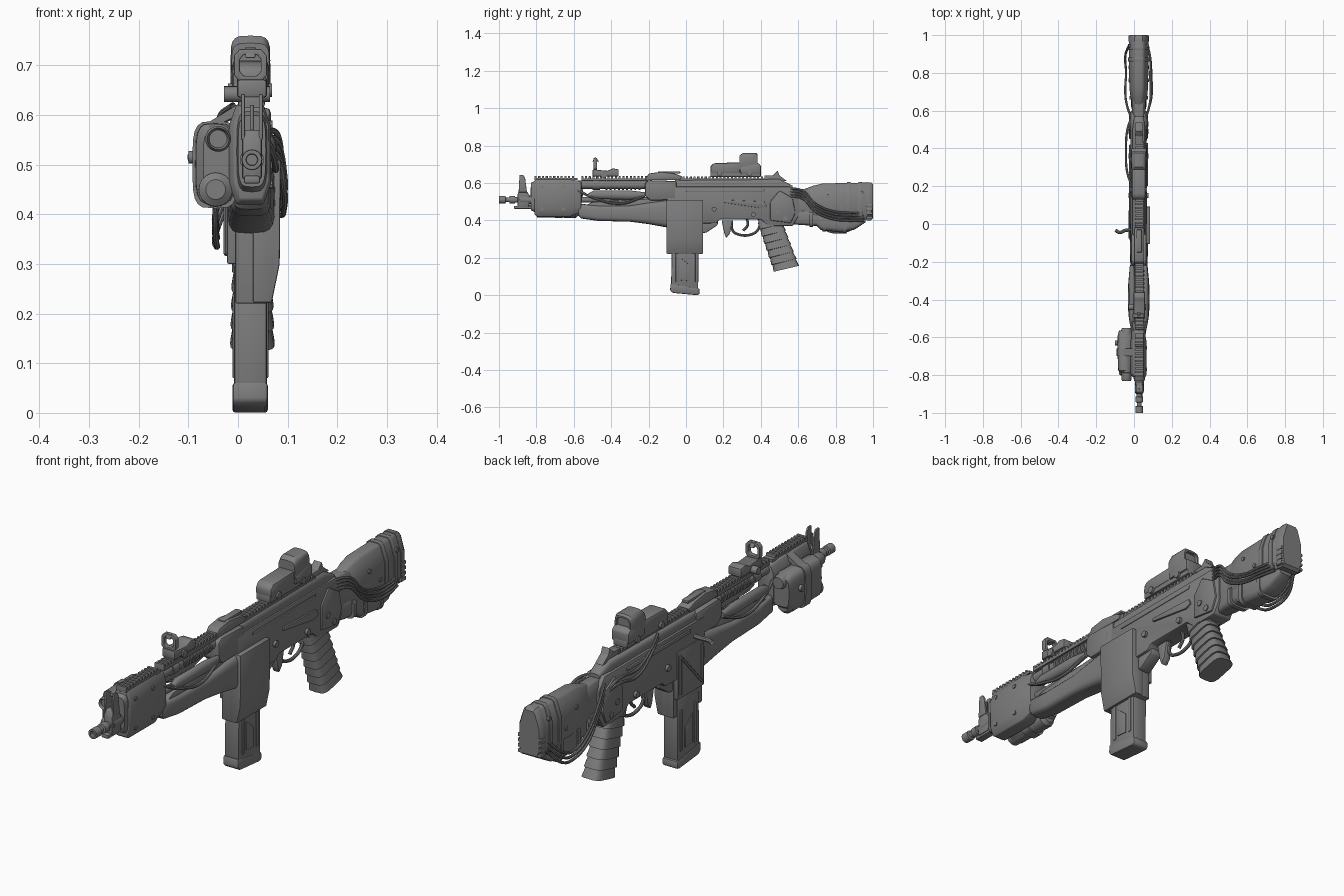
import bpy, bmesh, math
from mathutils import Vector

CX = 0.025  # centre line of the gun
ROUND = [(math.cos(a * math.tau / 20), math.sin(a * math.tau / 20)) for a in range(20)]
OCT = [(1, -.6), (1, .6), (.65, 1), (-.65, 1), (-1, .6), (-1, -.6), (-.65, -1), (.65, -1)]
SOFT = [(math.copysign(abs(c) ** .5, c), math.copysign(abs(s) ** .5, s)) for c, s in ROUND]
STOCK = [(.8, -1), (1, -.7), (1, .25), (.6, .9), (.4, 1), (-.4, 1), (-.6, .9), (-1, .25), (-1, -.7), (-.8, -1)]
GREY = bpy.data.materials.new("dark_grey")
GREY.diffuse_color = (.21, .21, .21, 1)

def add(name, data):
    data.materials.append(GREY)
    ob = bpy.data.objects.new(name, data)
    bpy.context.collection.objects.link(ob)
    return ob

def skin(name, rings, bevel=0, closed=False):
    """Join rings of points with quads; cap the ends unless closed into a loop."""
    bm, n = bmesh.new(), len(rings[0])
    vs = [[bm.verts.new(p) for p in r] for r in rings]
    for a, b in zip(vs, vs[1:] + vs[:1] if closed else vs[1:]):
        for i in range(n):
            bm.faces.new((a[i], a[(i + 1) % n], b[(i + 1) % n], b[i]))
    if not closed:
        bm.faces.new(vs[0])
        bm.faces.new(vs[-1])
    bmesh.ops.recalc_face_normals(bm, faces=bm.faces)
    me = bpy.data.meshes.new(name)
    bm.to_mesh(me)
    bm.free()
    ob = add(name, me)
    if bevel:
        m = ob.modifiers.new("bevel", 'BEVEL')
        m.width, m.segments, m.limit_method = bevel, 2, 'ANGLE'

def prism(name, pts, x0, x1, bevel=.006):
    skin(name, [[(x, y, z) for y, z in pts] for x in (x0, x1)], bevel)

def box(name, x0, x1, y0, y1, z0, z1, bevel=.004):
    prism(name, [(y0, z0), (y1, z0), (y1, z1), (y0, z1)], x0, x1, bevel)

def loft(name, secs, shape, axis='y', shear=0, bevel=0):
    """Sections are (position, x0, x1, low, high) along y or z."""
    rings = []
    for t, x0, x1, a, b in secs:
        pts = [((x0 + x1) / 2 + u * (x1 - x0) / 2, (a + b) / 2 + v * (b - a) / 2, v) for u, v in shape]
        rings.append([(x, t, w) if axis == 'y' else (x, w, t + shear * v) for x, w, v in pts])
    skin(name, rings, bevel)

def cyl(name, p, q, r, n=20):
    p, q = Vector(p), Vector(q)
    rot, angles = (q - p).to_track_quat('Z', 'Y'), [i * math.tau / n for i in range(n)]
    skin(name, [[c + rot @ Vector((r * math.cos(a), r * math.sin(a), 0)) for a in angles] for c in (p, q)])

def tube_y(name, x, z, steps):
    """Turned part along y; steps are (y, radius)."""
    skin(name, [[(x + r * u, y, z + r * v) for u, v in ROUND] for y, r in steps])

def cable(name, pts, r=.006):
    cu = bpy.data.curves.new(name, 'CURVE')
    cu.dimensions, cu.bevel_depth, cu.bevel_resolution, cu.resolution_u = '3D', r, 2, 6
    sp = cu.splines.new('BEZIER')
    sp.bezier_points.add(len(pts) - 1)
    for b, p in zip(sp.bezier_points, pts):
        b.co, b.handle_left_type, b.handle_right_type = p, 'AUTO', 'AUTO'
    add(name, cu)

def rail(name, x0, x1, y0, y1, z0, z1, pitch=.02):
    box(name, x0, x1, y0, y1, z0, (z0 + z1) / 2, 0)
    for i in range(int((y1 - y0) / pitch)):
        box(name + "_tooth", x0, x1, y0 + i * pitch, y0 + (i + .55) * pitch, z0, z1, .001)

# Barrel, muzzle brake, gas tube
tube_y("barrel", .028, .51, [(-.9, .014), (-.2, .014)])
tube_y("muzzle_brake", .028, .51, [(-.985, .011), (-1, .012), (-1, .02), (-.965, .02), (-.963, .013), (-.945, .013), (-.943, .02),
                                   (-.915, .021), (-.913, .015), (-.89, .015), (-.888, .024), (-.80, .024)])
cyl("cleaning_rod", (.028, -.9, .475), (.028, -.5, .475), .007)
tube_y("gas_tube", .028, .59, [(-.6, .022), (-.5, .022), (-.5, .027), (-.46, .027), (-.46, .022), (-.2, .022)])
for i in range(9):
    tube_y("gas_tube_ring", .028, .59, [(-.43 + i * .022, .027), (-.42 + i * .022, .027)])

# Front sight with two wings
prism("front_sight_base", [(-.9, .47), (-.84, .47), (-.835, .53), (-.86, .57), (-.89, .57), (-.9, .54)], .008, .048)
for x in (.006, .042):
    prism("front_sight_wing", [(-.895, .55), (-.85, .55), (-.86, .625), (-.87, .642), (-.89, .642)], x, x + .008, .002)
cyl("front_sight_post", (.028, -.872, .56), (.028, -.872, .62), .004)
box("front_sight_foot", .012, .044, -.92, -.82, .462, .478)

# Front shroud box
loft("front_shroud", [(-.81, -.008, .062, .43, .615), (-.795, -.018, .066, .42, .62), (-.62, -.018, .066, .42, .62),
                      (-.60, -.012, .062, .43, .615), (-.56, -.012, .062, .44, .61)], OCT, bevel=.004)
loft("shroud_nose", [(-.83, .0, .056, .455, .6), (-.8, -.004, .06, .44, .612)], SOFT)
rail("shroud_rail", .006, .05, -.81, -.58, .615, .637)
for y in (-.77, -.655):
    for z in (.46, .58):
        cyl("shroud_bolt", (.06, y, z), (.069, y, z), .009, 8)

# Light pod on the left, with lamp and straps
loft("light_pod", [(-.79, -.07, -.01, .44, .57), (-.775, -.085, -.005, .42, .583), (-.6, -.088, -.005, .42, .585),
                   (-.565, -.08, -.005, .45, .57)], SOFT)
tube_y("lamp", -.04, .552, [(-.82, .018), (-.832, .022), (-.825, .026), (-.79, .026), (-.785, .03), (-.57, .03), (-.55, .024)])
tube_y("battery_tube", -.045, .45, [(-.805, .02), (-.795, .034), (-.59, .037), (-.575, .025)])
loft("pod_strap", [(-.7, -.092, 0, .412, .588), (-.66, -.092, 0, .412, .588)], SOFT)
cyl("pod_knob", (-.08, -.63, .515), (-.1, -.63, .515), .013)
skin("strap_over_shroud", [[(x, y, z) for x, z in ((-.06, .57), (0, .6), (0, .622), (-.06, .585))] for y in (-.7, -.66)])

# Lower handguard and side grips
loft("handguard", [(-.575, 0, .055, .425, .48), (-.56, -.01, .062, .41, .488), (-.47, -.015, .066, .397, .48), (-.3, -.017, .068, .393, .48),
                   (-.2, -.02, .072, .38, .495), (-.09, -.022, .075, .36, .51)], SOFT)
prism("handguard_top", [(-.56, .47), (-.1, .47), (-.1, .52), (-.22, .515), (-.5, .498)], .0, .052)
for s in (1, -1):
    x = CX + s * .035
    loft("handguard_side_grip", [(-.52, x - .012, x + .012, .525, .545), (-.49, x - .017, x + .017, .515, .56),
                                 (-.3, x - .018, x + .018, .51, .56), (-.22, x - .012, x + .01, .525, .55)], ROUND)
    cable("handguard_cable", [(CX + s * .03, -.58, .56), (CX + s * .047, -.48, .515), (CX + s * .05, -.35, .49), (CX + s * .04, -.22, .53)], .007)

# Front trunnion, upper rail and rear sight leaf
prism("trunnion", [(-.22, .53), (-.19, .505), (-.05, .51), (-.05, .61), (-.2, .615), (-.22, .6)], -.015, .066, .01)
rail("gas_tube_rail", .006, .05, -.56, -.2, .612, .636)
prism("rear_sight_base", [(-.22, .615), (-.03, .615), (-.02, .635), (-.06, .65), (-.13, .66), (-.2, .65)], .0, .054)
box("rear_sight_leaf", .012, .042, -.15, -.03, .65, .662)

# Folding ring sight on the front rail
prism("ring_sight_base", [(-.5, .635), (-.36, .635), (-.36, .672), (-.39, .678), (-.42, .665), (-.5, .672)], -.002, .058)
skin("ring_sight", [[(CX + r * u, y, .7 + r * v) for u, v in OCT]
                    for y, r in ((-.495, .033), (-.475, .033), (-.475, .021), (-.495, .021))], .002, True)
cyl("ring_sight_knob", (-.028, -.44, .642), (.064, -.44, .642), .016)
prism("ring_sight_spike", [(-.5, .715), (-.465, .715), (-.483, .738), (-.49, .735)], .015, .035, .002)

# Receiver, top cover and rear block
prism("receiver", [(-.1, .38), (.16, .385), (.18, .405), (.4, .405), (.44, .37), (.57, .37), (.6, .42), (.6, .53), (.56, .58), (-.1, .58)], -.018, .066)
loft("top_cover", [(-.06, -.008, .06, .53, .617), (.5, -.008, .06, .53, .622), (.57, .0, .052, .53, .585)], SOFT)
rail("top_rail", .006, .05, -.04, .44, .612, .634)
prism("rail_end_hook", [(.42, .61), (.54, .61), (.5, .64), (.49, .665), (.465, .64), (.42, .64)], .008, .045, .003)
for x0, x1 in ((.06, .073), (-.026, -.012)):
    prism("receiver_rear_plate", [(.45, .4), (.56, .385), (.585, .44), (.57, .52), (.5, .56), (.45, .5)], x0, x1)
    box("receiver_side_rib", x0, x1 - .004, .0, .42, .55, .565)
    for y, z in ((.49, .45), (.15, .46), (.36, .43), (.53, .41)):
        cyl("receiver_pin", (x0 - .003, y, z), (x1 + .004, y, z), .013, 12)
prism("selector_lever", [(.2, .51), (.42, .5), (.43, .475), (.4, .465), (.2, .495)], .06, .073, .002)
cable("charging_handle", [(-.005, -.03, .525), (-.05, -.035, .52), (-.075, -.045, .515), (-.098, -.033, .515)], .009)

# Magazine well armour
box("well_armour_core", -.005, .06, -.1, .09, .22, .51)
skin("well_armour_right", [[(x, y, z) for x, z in ((.03, .222), (.068, .222), (.084, .3), (.086, .51), (.03, .51))] for y in (-.105, .092)], .004)
box("well_armour_left", -.022, .01, -.09, .085, .3, .5)
for a, b in (((-.075, .32), (.07, .48)), ((-.075, .48), (-.075, .32)), ((.07, .48), (.07, .32))):
    cyl("armour_brace", (-.022, *a), (-.022, *b), .007, 6)
prism("well_rear_wedge", [(.08, .33), (.11, .335), (.17, .375), (.17, .42), (.08, .42)], .0, .055)

# Magazine
prism("magazine", [(-.08, .04), (.065, .025), (.068, .3), (-.075, .3)], -.008, .058)
prism("magazine_base", [(-.085, .025), (-.07, .012), (.06, 0), (.073, .006), (.072, .035), (-.083, .062)], -.011, .06)
for s in (-.011, .055):
    for y in (-.055, .035):
        box("magazine_rib", s, s + .006, y, y + .015, .07, .24, .002)
    prism("magazine_panel", [(-.03, .08), (.02, .075), (.02, .16), (-.03, .2)], s, s + .006, .002)

# Trigger group
prism("magazine_catch", [(.19, .4), (.25, .4), (.235, .33), (.215, .305), (.205, .33)], .01, .042)
cable("trigger_guard", [(CX, .245, .4), (CX, .25, .345), (CX, .28, .325), (CX, .35, .325), (CX, .385, .35), (CX, .4, .4)], .007)
cable("trigger", [(CX, .325, .41), (CX, .33, .375), (CX, .305, .345)], .007)

# Pistol grip: core with stepped slanted wraps
prism("grip_tang", [(.38, .41), (.4, .365), (.52, .36), (.55, .42)], -.005, .056)
secs = []
for i in range(14):
    t, w = (i // 2 + i % 2 * .97) / 7, .006 * (i % 2)
    secs.append((.405 - .265 * t, -.004 - w - .006 * t, .06 + w + .008 * t, .385 + .09 * t - w, .5 + .1 * t + w))
loft("pistol_grip", secs, SOFT, 'z', .016)

# Stock
loft("stock_neck", [(.54, -.008, .058, .42, .57), (.7, -.012, .064, .4, .565)], OCT, bevel=.004)
loft("stock_shell", [(.6, -.0, .05, .43, .555), (.68, -.02, .07, .42, .585), (.73, -.025, .075, .415, .597), (.97, -.027, .077, .405, .602)], STOCK, bevel=.006)
loft("butt_pad", [(.965, -.028, .078, .4, .604), (.988, -.028, .078, .4, .603), (1, -.02, .07, .41, .594)], STOCK)
for i in range(4):
    box("butt_rib", -.03, .08, .965, .999, .407 + i * .022, .422 + i * .022)
loft("stock_belly", [(.56, .0, .05, .38, .45), (.62, -.015, .065, .375, .46), (.7, -.015, .065, .37, .46),
                     (.72, -.02, .07, .348, .45), (.83, -.022, .072, .335, .44), (.9, -.02, .07, .35, .43), (.96, -.005, .055, .39, .43)], SOFT)
for y, z in ((.66, .364), (.73, .34), (.84, .331)):
    loft("belly_band", [(y, -.025, .075, z, .45), (y + .018, -.025, .075, z, .45)], SOFT)
for y in (.86, .92):
    loft("stock_strap", [(y, -.031, .081, .4, .604), (y + .022, -.031, .081, .4, .604)], STOCK, bevel=.002)
for y, z in ((.76, .53), (.83, .47), (.94, .55)):
    cyl("stock_bolt", (-.03, y, z), (.08, y, z), .009, 8)

# Cables along the stock and receiver
for i in range(4):
    d, e = .014 * i, .006 * (i % 2)
    cable("stock_cable_right", [(.055, .54, .57 - d), (.08, .62, .56 - d), (.088 + e, .69, .49 - d), (.086 + e, .78, .45 - d), (.086, .88, .44 - d), (.07, .95, .44 - d)])
for i in range(3):
    d = .022 * i
    cable("stock_cable_left", [(-.015, .56, .55 - d), (-.04, .64, .49 - d), (-.046, .72, .41 - d), (-.042, .8, .37 - d * .8), (-.046, .89, .4 - d), (-.025, .95, .46 - d)])
for i in range(2):
    cable("receiver_cable_left", [(-.01, .2, .62 - .02 * i), (-.035, .27, .6 - .02 * i), (-.042, .38, .55 - .03 * i), (-.035, .5, .55 - .02 * i), (-.01, .57, .5)])

# Optic: base, battery block and hood
box("optic_base", -.008, .058, .13, .4, .632, .665)
prism("optic_front_block", [(.13, .65), (.13, .69), (.15, .706), (.29, .71), (.29, .65)], -.012, .062, .01)
prism("optic_rear_block", [(.29, .65), (.4, .65), (.4, .695), (.38, .71), (.29, .685)], -.015, .065)
loft("optic_hood", [(.285, -.013, .063, .66, .745), (.303, -.015, .065, .66, .76), (.375, -.015, .065, .66, .76),
                    (.383, -.012, .062, .66, .752), (.383, -.005, .055, .68, .745), (.37, -.005, .055, .68, .745)], SOFT)
for y in (.18, .34):
    cyl("optic_clamp_knob", (-.02, y, .65), (.068, y, .65), .014, 12)

# Convert cables to meshes and shade
bpy.ops.object.select_all(action='SELECT')
bpy.context.view_layer.objects.active = bpy.data.objects["charging_handle"]
bpy.ops.object.convert(target='MESH')
bpy.ops.object.shade_smooth_by_angle(angle=math.radians(35))
